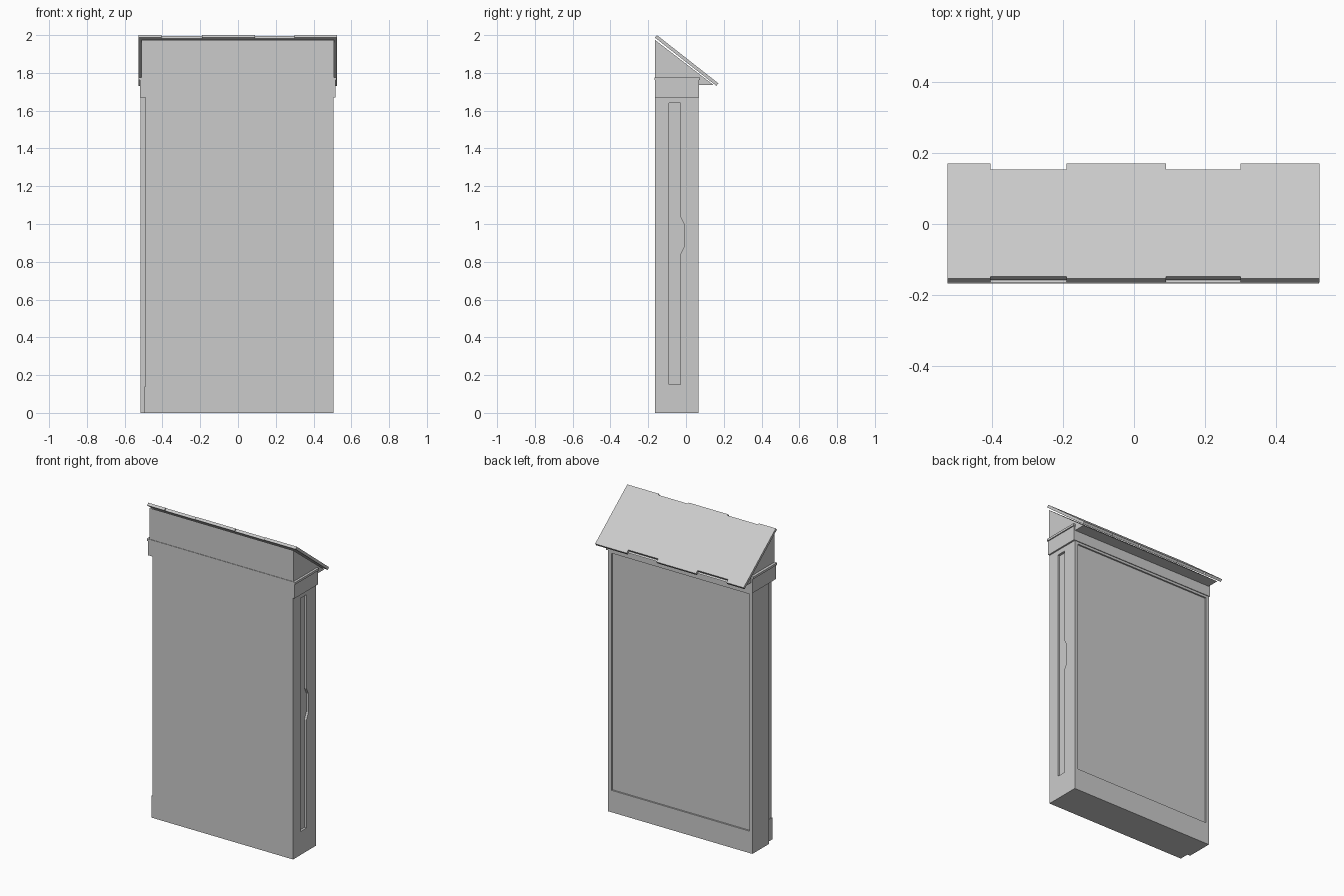
import bpy, bmesh
from mathutils import Vector

cube = bpy.data.objects.get("Cube")
if cube:
    bpy.data.objects.remove(cube, do_unlink=True)

grey = bpy.data.materials.new("plain grey")
grey.use_nodes = True
colour = (0.6, 0.6, 0.6, 1)
grey.diffuse_color = colour
grey.node_tree.nodes["Principled BSDF"].inputs["Base Color"].default_value = colour


def prism(name, outline, axis, start, end):
    """Extrude a flat outline along x ((y, z) points) or z ((x, y) points)."""
    bm = bmesh.new()
    place = {"x": lambda p: (start, p[0], p[1]), "z": lambda p: (p[0], p[1], start)}[axis]
    face = bm.faces.new([bm.verts.new(place(p)) for p in outline])
    moved = bmesh.ops.extrude_face_region(bm, geom=[face])["geom"]
    shift = Vector((end - start, 0, 0)) if axis == "x" else Vector((0, 0, end - start))
    bmesh.ops.translate(bm, vec=shift, verts=[v for v in moved if isinstance(v, bmesh.types.BMVert)])
    bmesh.ops.recalc_face_normals(bm, faces=bm.faces)
    mesh = bpy.data.meshes.new(name)
    bm.to_mesh(mesh)
    bm.free()
    obj = bpy.data.objects.new(name, mesh)
    mesh.materials.append(grey)
    bpy.context.collection.objects.link(obj)
    return obj


def box(name, x0, x1, y0, y1, z0, z1):
    return prism(name, [(x0, y0), (x1, y0), (x1, y1), (x0, y1)], "z", z0, z1)


def cut(target, cutter):
    cutter.hide_render = True
    mod = target.modifiers.new("cut", "BOOLEAN")
    mod.operation = "DIFFERENCE"
    mod.solver = "EXACT"
    mod.object = cutter
    bpy.context.view_layer.objects.active = target
    bpy.ops.object.modifier_apply(modifier=mod.name)
    bpy.data.objects.remove(cutter, do_unlink=True)


FRONT, BACK = -0.165, 0.065
LEFT, RIGHT = -0.515, 0.505

# Tall cabinet with a rebate along one front corner
cabinet = prism("cabinet_body", [
    (LEFT + 0.025, FRONT), (RIGHT, FRONT), (RIGHT, BACK),
    (LEFT, BACK), (LEFT, -0.105), (LEFT + 0.025, -0.105)], "z", 0, 1.70)

# Shallow recessed panel on the back, above the base board
cut(cabinet, box("panel_cutter", -0.495, 0.48, BACK - 0.01, BACK + 0.1, 0.14, 1.655))

# Long grip slot in the side, widened at mid height
cut(cabinet, prism("slot_cutter", [
    (-0.09, 0.15), (-0.03, 0.15), (-0.03, 0.84), (-0.01, 0.88),
    (-0.01, 1.0), (-0.03, 1.04), (-0.03, 1.64), (-0.09, 1.64)],
    "x", RIGHT - 0.015, RIGHT + 0.1))

# Small foot block in the rebate
box("foot_block", LEFT + 0.02, LEFT + 0.03, FRONT, -0.10, 0, 0.14)

# Header band and the thin trim above it
box("header", -0.52, 0.515, FRONT, 0.07, 1.67, 1.765)
box("header_trim", -0.527, 0.522, FRONT - 0.003, 0.073, 1.762, 1.776)

# Wedge under the roof, with its soffit
prism("gable", [(FRONT, 1.735), (0.147, 1.735), (FRONT, 1.975)], "x", -0.51, 0.507)

# Roof boards: x start, x end, how far the board is dropped and shortened
RIDGE, EAVE = Vector((-0.154, 2.0)), Vector((0.171, 1.745))
slope = (EAVE - RIDGE).normalized()
down = Vector((slope.y, -slope.x))
BOARDS = [(-0.527, -0.405, 0), (-0.405, -0.19, 1), (-0.19, -0.02, 0),
          (-0.02, 0.09, 0), (0.09, 0.30, 1), (0.30, 0.523, 0)]
for number, (x0, x1, short) in enumerate(BOARDS, 1):
    top = RIDGE + slope * 0.008 * short
    low = EAVE - slope * 0.022 * short
    drop = down * 0.017
    prism(f"roof_board_{number}", [top, low, low + drop, top + drop], "x", x0, x1)
